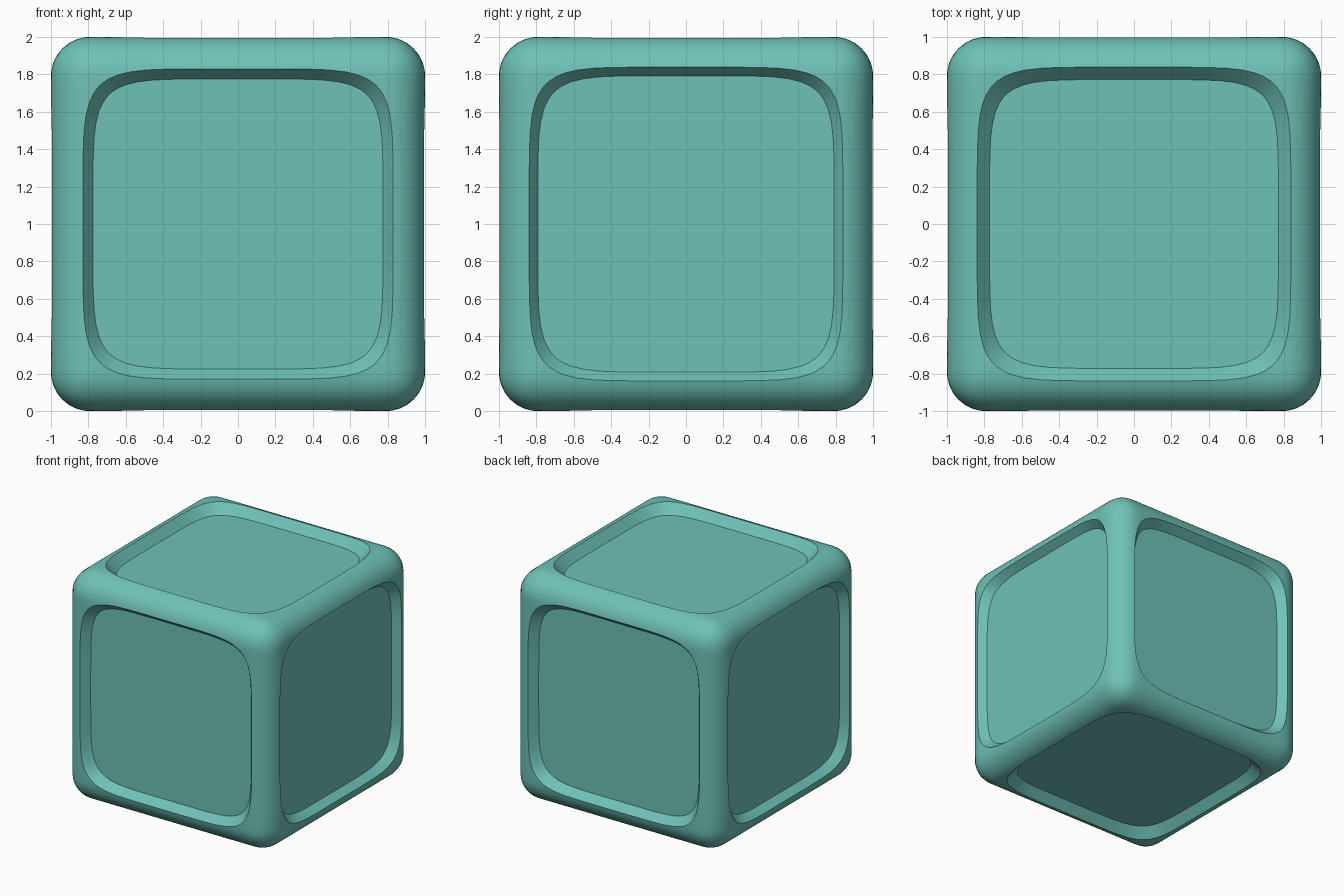
import bpy, bmesh, math
from mathutils import Vector

if "Cube" in bpy.data.objects:
    bpy.data.objects.remove(bpy.data.objects["Cube"])

RADIUS = 0.21        # edge rounding of the frame
RINGS = 7            # rings from recess rim to cube edge
STEPS = 10           # points per half side
# per axis: rim half size, floor half size, floor height
RECESS = [(0.84, 0.792, 0.93), (0.83, 0.775, 0.925), (0.84, 0.772, 0.92)]

teal = bpy.data.materials.new("teal")
teal.diffuse_color = (0.158, 0.535, 0.475, 1.0)
teal.use_nodes = True
teal.node_tree.nodes["Principled BSDF"].inputs["Base Color"].default_value = teal.diffuse_color

# points around a unit square, denser near its corners
side = [math.sin(math.pi / 2 * k / STEPS) for k in range(-STEPS, STEPS)]
square = ([(1, t) for t in side] + [(-t, 1) for t in side]
          + [(-1, -t) for t in side] + [(t, -1) for t in side])


def soft_square(size):
    """Square outline with generously rounded corners."""
    out = []
    for u, v in square:
        k = size / (abs(u) ** 6 + abs(v) ** 6) ** (1 / 6)
        out.append((u * k, v * k))
    return out


def round_box(p):
    """Push a cube surface point onto the rounded cube."""
    core = Vector([max(-1 + RADIUS, min(1 - RADIUS, c)) for c in p])
    return core + (p - core).normalized() * RADIUS


def place(axis, sign, u, v, w):
    """Map side coordinates to the given side of the cube."""
    p = Vector((0, 0, 0))
    p[axis], p[(axis + 1) % 3], p[(axis + 2) % 3] = sign * w, u, v
    return p


def finish(name, bm):
    for f in bm.faces:
        f.smooth = True
    mesh = bpy.data.meshes.new(name)
    bm.to_mesh(mesh)
    bm.free()
    mesh.materials.append(teal)
    ob = bpy.data.objects.new(name, mesh)
    ob.location.z = 1
    bpy.context.collection.objects.link(ob)
    bpy.ops.object.select_all(action='DESELECT')
    ob.select_set(True)
    bpy.context.view_layer.objects.active = ob
    bpy.ops.object.shade_smooth_by_angle(angle=math.radians(30))


frame = bmesh.new()
panels = bmesh.new()
for axis, (rim_size, floor_size, height) in enumerate(RECESS):
    rim, floor = soft_square(rim_size), soft_square(floor_size)
    for sign in (1, -1):
        # recess floor outline, then rings over the rounded frame
        loops = [[place(axis, sign, u, v, height) for u, v in floor]]
        for k in range(RINGS + 1):
            f = k / RINGS
            loops.append([round_box(place(axis, sign, a + (c - a) * f,
                                          b + (d - b) * f, 1))
                          for (a, b), (c, d) in zip(rim, square)])
        rows = [[frame.verts.new(p) for p in loop] for loop in loops]
        n = len(square)
        for inner, outer in zip(rows, rows[1:]):
            for i in range(n):
                j = (i + 1) % n
                quad = [inner[i], outer[i], outer[j], inner[j]]
                frame.faces.new(quad if sign > 0 else quad[::-1])
        # flat recessed panel
        cap = [panels.verts.new(p) for p in loops[0]]
        panels.faces.new(cap if sign > 0 else cap[::-1])

bmesh.ops.remove_doubles(frame, verts=frame.verts[:], dist=1e-5)
finish("rounded_frame", frame)
finish("recessed_panels", panels)
